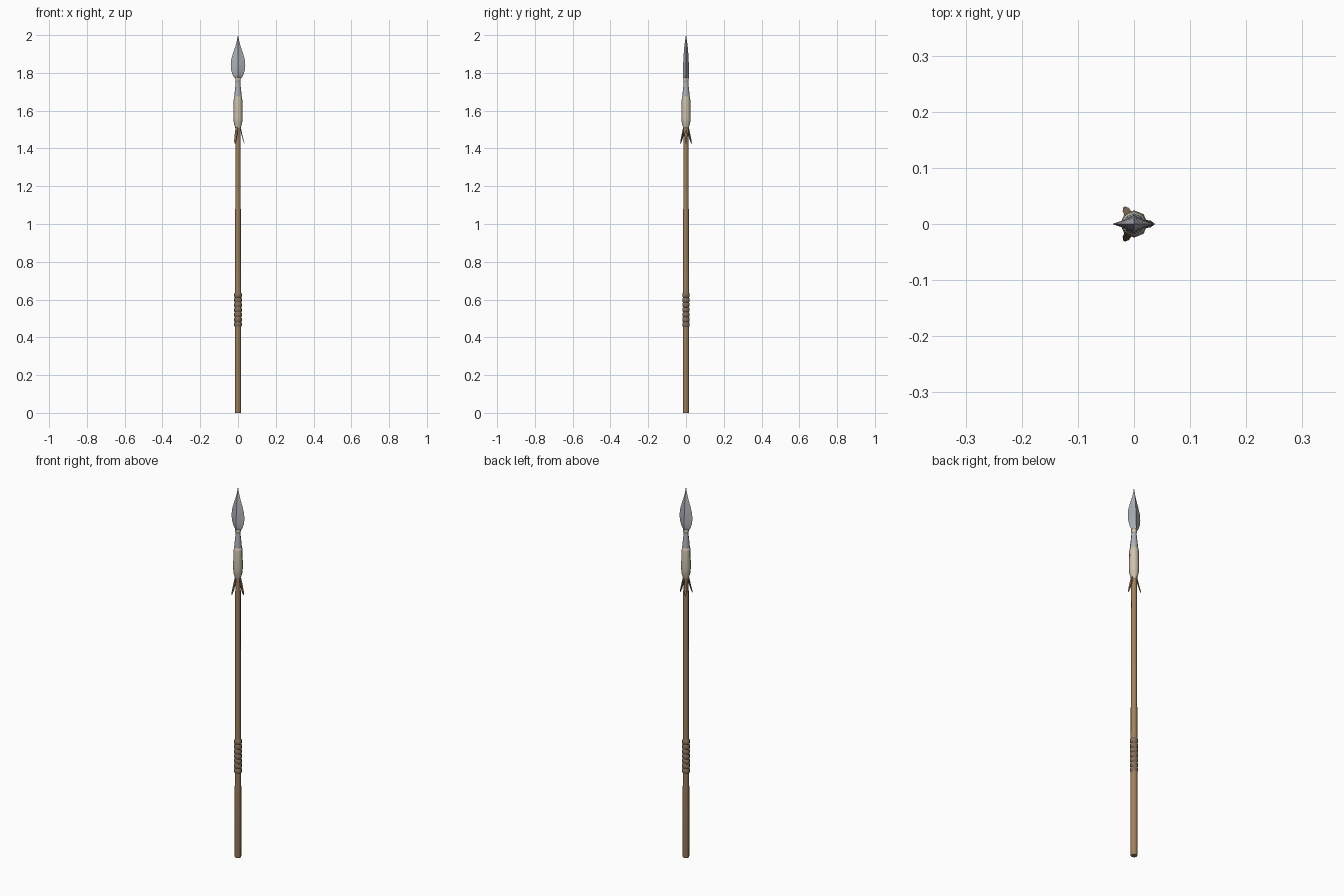
import bpy, bmesh
from math import sin, cos, pi

if "Cube" in bpy.data.objects:
    bpy.data.objects.remove(bpy.data.objects["Cube"])


def material(name, rgb):
    m = bpy.data.materials.new(name)
    m.diffuse_color = (*rgb, 1)
    m.use_nodes = True
    m.node_tree.nodes["Principled BSDF"].inputs["Base Color"].default_value = m.diffuse_color
    return m


WOOD = material("wood", (0.36, 0.22, 0.11))
CORD = material("cord", (0.62, 0.54, 0.42))
LEATHER = material("leather", (0.24, 0.16, 0.10))
STEEL = material("steel", (0.42, 0.44, 0.47))


def loft(name, rings, mat, angle=50):
    """Skin a stack of equal-length vertex rings and cap both ends."""
    bm = bmesh.new()
    rows = [[bm.verts.new(p) for p in r] for r in rings]
    n = len(rows[0])
    for a, b in zip(rows, rows[1:]):
        for i in range(n):
            j = (i + 1) % n
            bm.faces.new((a[i], a[j], b[j], b[i]))
    bm.faces.new(rows[0][::-1])
    bm.faces.new(rows[-1])
    bmesh.ops.recalc_face_normals(bm, faces=bm.faces[:])
    me = bpy.data.meshes.new(name)
    bm.to_mesh(me)
    bm.free()
    ob = bpy.data.objects.new(name, me)
    bpy.context.collection.objects.link(ob)
    me.materials.append(mat)
    bpy.ops.object.select_all(action='DESELECT')
    ob.select_set(True)
    bpy.context.view_layer.objects.active = ob
    bpy.ops.object.shade_smooth_by_angle(angle=angle * pi / 180)
    return ob


def turned(name, profile, mat, sides=8, ys=1.0, angle=50):
    """Round part from (z, radius) pairs."""
    rings = [[(r * cos(2 * pi * i / sides), ys * r * sin(2 * pi * i / sides), z)
              for i in range(sides)] for z, r in profile]
    return loft(name, rings, mat, angle)


# Wooden shaft, tapering slightly upward
turned("shaft", [(0, 0.0155), (0.005, 0.0165), (0.6, 0.016), (1.1, 0.0145),
                 (1.52, 0.0135), (1.70, 0.012)], WOOD)

# Leather grip made of stacked coils
coils, z0, pitch = 7, 0.455, 0.026
grip = []
for k in range(coils):
    z = z0 + k * pitch
    grip += [(z, 0.0165), (z + 0.006, 0.0205), (z + 0.020, 0.0205)]
grip.append((z0 + coils * pitch, 0.0165))
turned("grip_wrap", grip, LEATHER, ys=0.92)

# Cord binding below the head
turned("binding", [(1.505, 0.0135), (1.535, 0.022), (1.565, 0.0245), (1.61, 0.0235),
                   (1.66, 0.0225), (1.675, 0.020), (1.68, 0.015)], CORD)

# Metal socket and neck cord
turned("socket", [(1.67, 0.019), (1.69, 0.0185), (1.72, 0.015), (1.755, 0.012),
                  (1.79, 0.009)], STEEL)
turned("neck_cord", [(1.755, 0.012), (1.76, 0.0145), (1.775, 0.0145), (1.78, 0.010)], CORD)

# Leaf blade: thin edges with a raised midrib on both faces
blade = []
for z, w, t in [(1.765, 0.010, 0.011), (1.775, 0.020, 0.0165), (1.79, 0.029, 0.0165),
                (1.815, 0.0365, 0.016), (1.84, 0.0385, 0.0155), (1.87, 0.036, 0.014),
                (1.905, 0.026, 0.012), (1.94, 0.014, 0.009), (1.97, 0.006, 0.005),
                (2.0, 0.0006, 0.0006)]:
    m, s = 0.4 * w, 0.5 * t
    blade.append([(w, 0, z), (m, s, z), (0, t, z), (-m, s, z),
                  (-w, 0, z), (-m, -s, z), (0, -t, z), (m, -s, z)])
loft("blade", blade, STEEL, 25)

# Three loose strap ends flaring out under the binding
for k in range(3):
    a = 2 * pi * k / 3
    strap = []
    for z, r, w, t in [(1.425, 0.034, 0.002, 0.001), (1.445, 0.028, 0.006, 0.002),
                       (1.475, 0.020, 0.007, 0.0025), (1.515, 0.012, 0.005, 0.0025)]:
        strap.append([((r + u) * cos(a) - v * sin(a), (r + u) * sin(a) + v * cos(a), z)
                      for u, v in ((t, -w), (t, w), (-t, w), (-t, -w))])
    loft(f"strap_end_{k + 1}", strap, LEATHER, 30)
